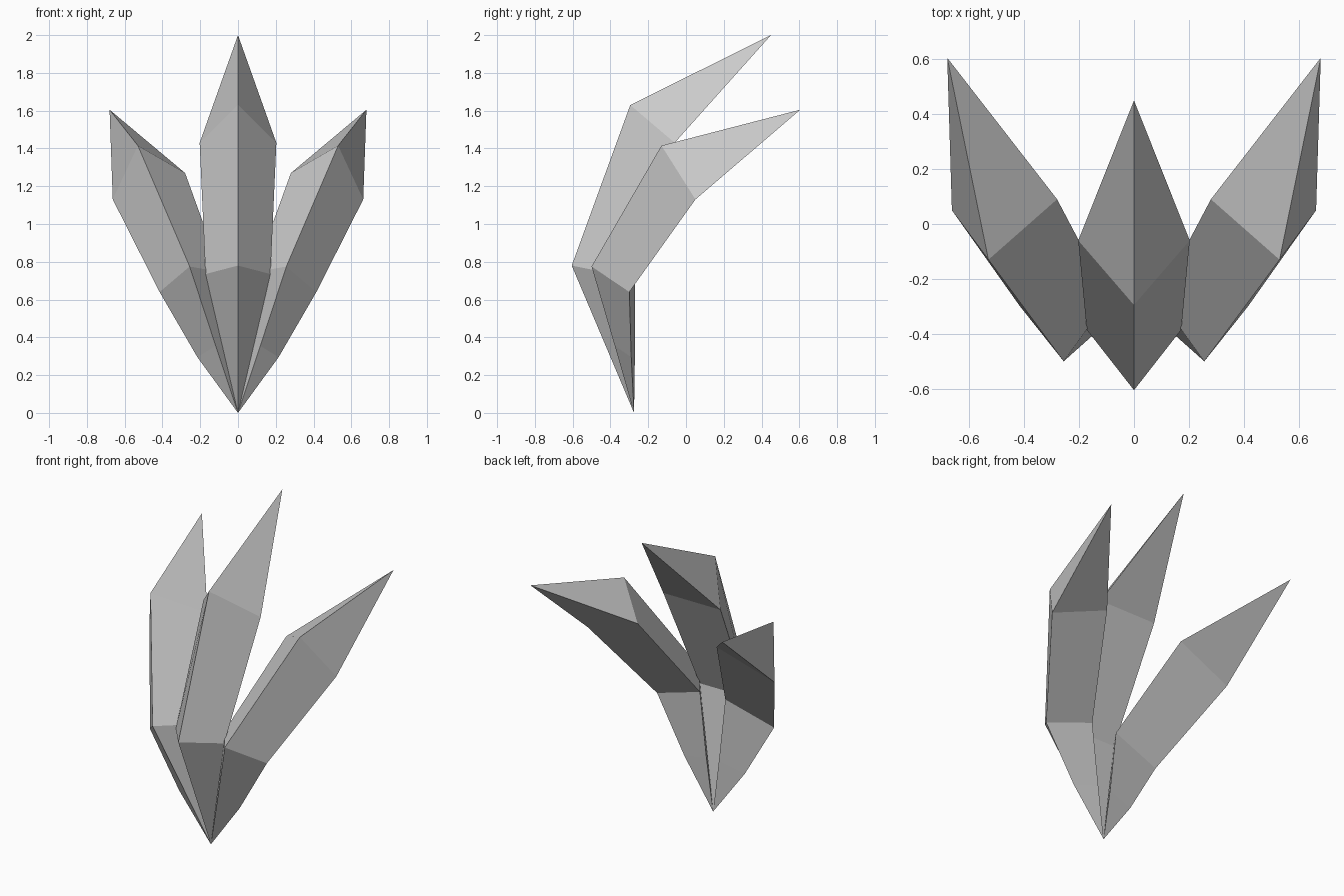
import bpy
import bmesh
from mathutils import Vector

# Remove the default object only
cube = bpy.data.objects.get("Cube")
if cube:
    bpy.data.objects.remove(cube, do_unlink=True)

# One plain grey for all blades
GREY = (0.6, 0.6, 0.6, 1.0)
grey = bpy.data.materials.new("light_grey")
grey.use_nodes = True
grey.diffuse_color = GREY
grey.node_tree.nodes["Principled BSDF"].inputs["Base Color"].default_value = GREY

ROOT = Vector((0, -0.275, 0))  # shared point where all blades meet


def mirror(p):
    return (-p[0], p[1], p[2])


def blade(name, rings, tip):
    """Closed three-sided blade: root point, (ridge, edge, edge) rings, tip point."""
    bm = bmesh.new()
    root, end = bm.verts.new(ROOT), bm.verts.new(tip)
    loops = [[bm.verts.new(p) for p in ring] for ring in rings]
    for i in range(3):
        j = (i + 1) % 3
        bm.faces.new((root, loops[0][i], loops[0][j]))
        for low, high in zip(loops, loops[1:]):
            bm.faces.new((low[i], high[i], high[j], low[j]))
        bm.faces.new((loops[-1][i], end, loops[-1][j]))
    bmesh.ops.recalc_face_normals(bm, faces=bm.faces)
    mesh = bpy.data.meshes.new(name)
    bm.to_mesh(mesh)
    bm.free()
    mesh.materials.append(grey)
    obj = bpy.data.objects.new(name, mesh)
    bpy.context.collection.objects.link(obj)
    return obj


# Middle blade: ridge point and one edge point per ring, the other edge mirrored
middle = [((0, -0.605, 0.78), (0.172, -0.385, 0.735)),
          ((0, -0.295, 1.63), (0.203, -0.06, 1.43))]
blade("middle_blade", [(r, e, mirror(e)) for r, e in middle], (0, 0.45, 2.0))

# Side blades: ridge, outer edge, inner edge
side = [((0.118, -0.377, 0.355), (0.215, -0.29, 0.295), (0.045, -0.27, 0.34)),
        ((0.256, -0.5, 0.775), (0.415, -0.3, 0.64), (0.09, -0.27, 0.745)),
        ((0.53, -0.13, 1.415), (0.663, 0.05, 1.13), (0.28, 0.09, 1.27))]
side_tip = (0.68, 0.605, 1.605)
blade("left_blade", side, side_tip)
blade("right_blade", [[mirror(p) for p in ring] for ring in side], mirror(side_tip))
